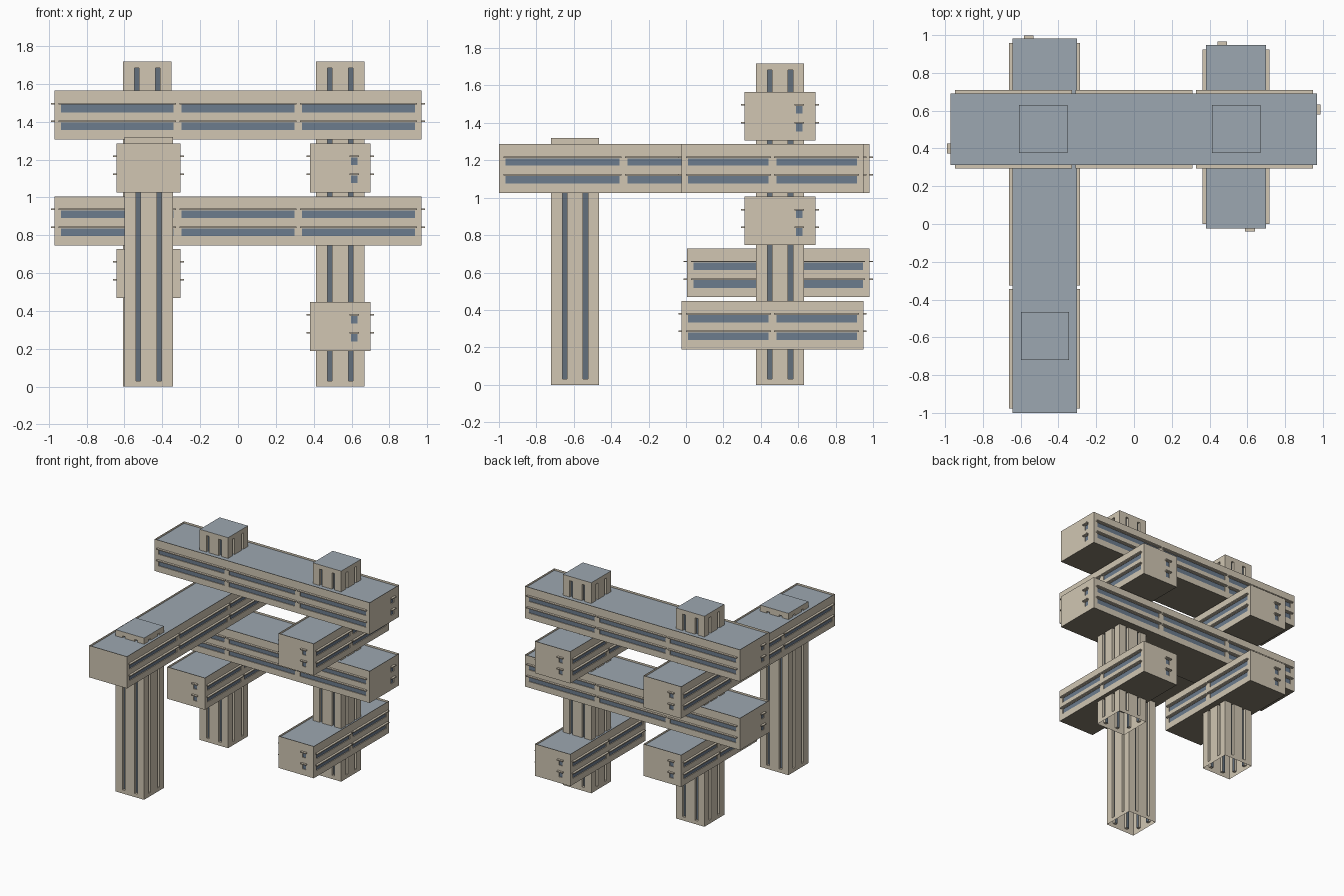
import bpy, bmesh
from mathutils import Vector

if "Cube" in bpy.data.objects:
    bpy.data.objects.remove(bpy.data.objects["Cube"], do_unlink=True)


def material(name, rgb):
    m = bpy.data.materials.new(name)
    m.use_nodes = True
    m.diffuse_color = (*rgb, 1)
    m.node_tree.nodes["Principled BSDF"].inputs["Base Color"].default_value = (*rgb, 1)
    return m


CONCRETE, GLASS, SLOT, ROOF, SOFFIT = range(5)
MATS = [material("warm_concrete", (0.635, 0.565, 0.45)),
        material("blue_glass", (0.15, 0.2, 0.27)),
        material("dark_slot_glass", (0.125, 0.16, 0.2)),
        material("slate_roof", (0.335, 0.39, 0.44)),
        material("dark_soffit", (0.23, 0.2, 0.15))]

UP = Vector((0, 0, 1))
NORMALS = [Vector(n) for n in ((0, -1, 0), (1, 0, 0), (0, 1, 0), (-1, 0, 0))]
BEAM_H = 0.26
BEAM_ROWS = [(0.05, 0.091), (0.145, 0.185)]
LEDGE_OUT = 0.018


def frame(centre, half, n):
    """Wall origin, rightward direction and half width for outward normal n."""
    right = UP.cross(n)
    depth = abs(n.x) * half[0] + abs(n.y) * half[1]
    width = abs(right.x) * half[0] + abs(right.y) * half[1]
    return centre + n * depth, right, width


def wall(bm, centre, half, height, n, columns, rows, depth, pane):
    """Wall gridded around its openings; each opening becomes a recessed pane."""
    origin, right, width = frame(centre, half, n)
    us = [-width] + [u for c in columns for u in c] + [width]
    vs = [0] + [v for r in rows for v in r] + [height]
    grid = [[bm.verts.new(origin + right * u + UP * v) for u in us] for v in vs]
    holes = []
    for j in range(len(vs) - 1):
        for i in range(len(us) - 1):
            f = bm.faces.new((grid[j][i], grid[j][i + 1], grid[j + 1][i + 1], grid[j + 1][i]))
            if i % 2 and j % 2:
                holes.append(f)
    if holes:
        for f in bmesh.ops.extrude_discrete_faces(bm, faces=holes)["faces"]:
            f.material_index = pane
            bmesh.ops.translate(bm, verts=f.verts, vec=-n * depth)


def cap(bm, centre, half, z, up=True):
    pts = [(-1, -1), (1, -1), (1, 1), (-1, 1)]
    vs = [bm.verts.new(centre + Vector((x * half[0], y * half[1], z))) for x, y in pts]
    return bm.faces.new(vs if up else vs[::-1])


def box(bm, lo, hi):
    verts = bmesh.ops.create_cube(bm, size=1)["verts"]
    for v in verts:
        v.co = Vector([a if c < 0 else b for c, a, b in zip(v.co, lo, hi)])


def finish(bm, name):
    bmesh.ops.remove_doubles(bm, verts=bm.verts, dist=0.0001)
    mesh = bpy.data.meshes.new(name)
    bm.to_mesh(mesh)
    bm.free()
    for m in MATS:
        mesh.materials.append(m)
    bpy.context.collection.objects.link(bpy.data.objects.new(name, mesh))


def tower(name, x, y, height):
    """Open-bottomed shaft with two tall slots on every side."""
    bm = bmesh.new()
    centre, half = Vector((x, y, 0)), (0.128, 0.128)
    slots = [(-0.068, -0.043), (0.043, 0.068)]
    for n in NORMALS:
        wall(bm, centre, half, height, n, slots, [(0.03, height - 0.035)], 0.02, SLOT)
    cap(bm, centre, half, height).material_index = ROOF
    finish(bm, name)


def beam(name, x0, x1, y0, y1, z, bays, blank_front=False):
    """Bridge block: ribbon windows on long sides, small ones on the ends."""
    bm, ledges = bmesh.new(), bmesh.new()
    centre = Vector(((x0 + x1) / 2, (y0 + y1) / 2, z))
    half = ((x1 - x0) / 2, (y1 - y0) / 2)
    for n in NORMALS:
        origin, right, width = frame(centre, half, n)
        if width == max(half):
            margin, gap, over = 0.035, 0.042, 0.012
            bay = (2 * (width - margin) - gap * (bays - 1)) / bays
            starts = [-width + margin + k * (bay + gap) for k in range(bays)]
            columns = [(s, s + bay) for s in starts]
        else:
            columns, over = [(width - 0.103, width - 0.069)], 0.009
            if blank_front and n.y < 0:
                columns = []
        wall(bm, centre, half, BEAM_H, n, columns, BEAM_ROWS, 0.006, GLASS)
        # Thin sun-shade ledge above each window
        for a, b in columns:
            for _, top in BEAM_ROWS:
                p = origin + right * (a - over) + UP * (top + 0.002)
                q = origin + right * (b + over) + n * LEDGE_OUT + UP * (top + 0.01)
                box(ledges, [min(s, t) for s, t in zip(p, q)],
                    [max(s, t) for s, t in zip(p, q)])
    cap(bm, centre, half, 0, up=False).material_index = SOFFIT
    # Parapet rim around a sunken roof
    roof = cap(bm, centre, half, BEAM_H)
    bmesh.ops.inset_region(bm, faces=[roof], thickness=0.017, use_even_offset=True)
    floor = bmesh.ops.extrude_discrete_faces(bm, faces=[roof])["faces"][0]
    bmesh.ops.translate(bm, verts=floor.verts, vec=-UP * 0.016)
    floor.material_index = ROOF
    finish(bm, name)
    finish(ledges, name + "_ledges")


# Towers
tower("back_right_tower", -0.48, 0.503, 1.718)
tower("back_left_tower", 0.541, 0.503, 1.718)
tower("front_tower", -0.471, -0.593, 1.32)

# Wide cross blocks
for label, z in (("middle", 0.746), ("top", 1.305)):
    beam(label + "_cross_block", -0.971, 0.97, 0.313, 0.692, z, 3)

# Front-to-back blocks
beam("lower_left_block", 0.381, 0.7, -0.023, 0.948, 0.188, 2)
beam("upper_left_block", 0.381, 0.7, -0.023, 0.948, 1.026, 2)
beam("lower_right_block", -0.643, -0.303, 0.005, 0.981, 0.468, 2)
beam("long_right_block", -0.643, -0.303, -1.0, 0.981, 1.026, 3, blank_front=True)
